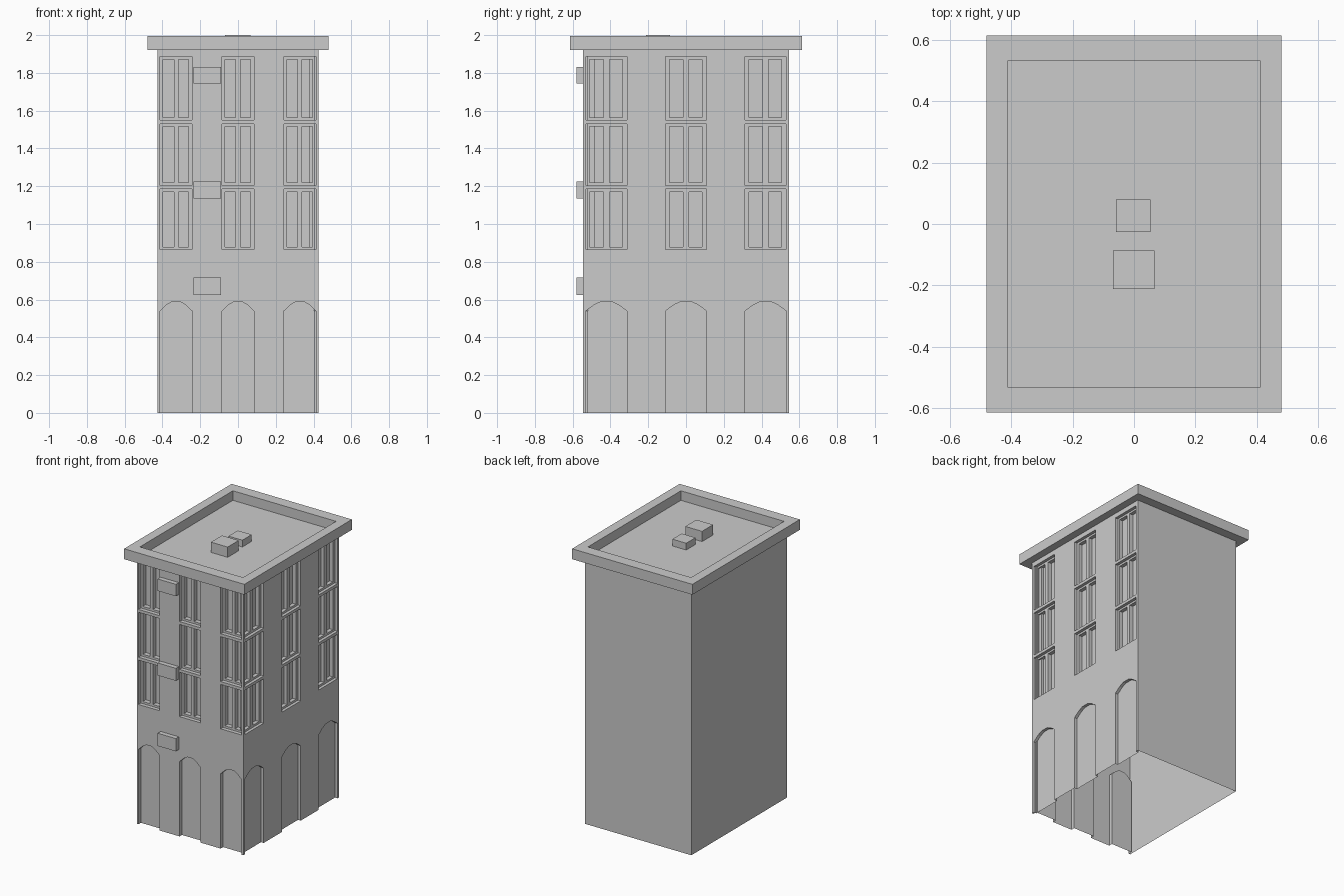
import bpy, bmesh
from mathutils import Vector
from mathutils.geometry import tessellate_polygon

if "Cube" in bpy.data.objects:
    bpy.data.objects.remove(bpy.data.objects["Cube"])

H, S, TOP = 0.425, 1.285, 1.92      # half width, depth stretch, wall height
D1, D2 = 0.0215, 0.048              # recess depths of frames/doors and panes


def finish(bm, name):
    bmesh.ops.remove_doubles(bm, verts=bm.verts, dist=1e-5)
    bmesh.ops.recalc_face_normals(bm, faces=bm.faces)
    me = bpy.data.meshes.new(name)
    bm.to_mesh(me)
    bm.free()
    ob = bpy.data.objects.new(name, me)
    bpy.context.collection.objects.link(ob)
    return ob


def box(name, x0, x1, y0, y1, z0, z1):
    bm = bmesh.new()
    bmesh.ops.create_cube(bm, size=1)
    for v in bm.verts:
        v.co = ((x0, x1)[v.co.x > 0], (y0, y1)[v.co.y > 0], (z0, z1)[v.co.z > 0])
    return finish(bm, name)


def front(u, z, d):
    return (u, (d - H) * S, z)


def right(u, z, d):
    return (H - d, u * S, z)


def rect(u0, u1, z0, z1):
    return [(u0, z0), (u0, z1), (u1, z1), (u1, z0)]


def panel(bm, place, loops, d):
    """Flat face with holes; the first loop is the outline."""
    pts = [p for lp in loops for p in lp]
    tris = tessellate_polygon([[Vector((u, z, 0)) for u, z in lp] for lp in loops])
    vs = [bm.verts.new(place(u, z, d)) for u, z in pts]
    for t in tris:
        bm.faces.new([vs[i] for i in t])


def reveal(bm, place, loop, d0, d1, closed=True):
    """Side walls of a recess."""
    n = len(loop)
    for i in range(n if closed else n - 1):
        a, b = loop[i], loop[(i + 1) % n]
        bm.faces.new([bm.verts.new(place(*p, d))
                      for p, d in ((a, d0), (b, d0), (b, d1), (a, d1))])


COLS = (-0.328, 0, 0.328)
ROWS = ((0.864, 1.184), (1.205, 1.529), (1.55, 1.886))
ARCH = [(-.084, 0), (-.084, .54), (-.05, .572), (-.021, .589),
        (.021, .589), (.05, .572), (.084, .54), (.084, 0)]

# Walls with recessed arches and windows on the front and right
bm = bmesh.new()
for place in (front, right):
    outline, holes = [(-H, 0)], []
    for c in COLS:
        arch = [(c + u, z) for u, z in ARCH]
        outline += arch
        reveal(bm, place, arch, 0, D1, closed=False)
        panel(bm, place, [arch], D1)
        for z0, z1 in ROWS:
            frame = rect(c - .084, c + .084, z0, z1)
            holes.append(frame)
            reveal(bm, place, frame, 0, D1)
            panes = [rect(c + a, c + b, z0 + .015, z1 - .014)
                     for a, b in ((-.069, -.012), (.012, .066))]
            panel(bm, place, [frame] + panes, D1)
            for p in panes:
                reveal(bm, place, p, D1, D2)
                panel(bm, place, [p], D2)
    outline += [(H, 0), (H, TOP), (-H, TOP)]
    panel(bm, place, [outline] + holes, 0)
# Plain back and left walls, open underneath
Y = H * S
for (xa, ya), (xb, yb) in (((H, Y), (-H, Y)), ((-H, Y), (-H, -Y))):
    bm.faces.new([bm.verts.new(p) for p in
                  ((xa, ya, 0), (xb, yb, 0), (xb, yb, TOP), (xa, ya, TOP))])
finish(bm, "walls")

# Cornice and sunken roof, built as stacked rectangular rings
bm = bmesh.new()
rings = [[bm.verts.new((sx * x, sy * y, z)) for sx, sy in ((-1, -1), (1, -1), (1, 1), (-1, 1))]
         for x, y, z in ((H, Y, TOP), (.48, .613, TOP), (.48, .613, 1.995),
                         (.412, .53, 1.995), (.412, .53, 1.926))]
for r, q in zip(rings, rings[1:]):
    for i in range(4):
        j = (i + 1) % 4
        bm.faces.new((r[i], r[j], q[j], q[i]))
bm.faces.new(rings[-1])
finish(bm, "cornice_roof")

# Rooftop units
box("roof_unit_large", -.068, .066, -.212, -.086, 1.926, 2.0)
box("roof_unit_small", -.058, .053, -.026, .08, 1.926, 1.975)

# Wall boxes on the front
for z0, z1 in ((.625, .717), (1.134, 1.224), (1.744, 1.83)):
    box("wall_box", -.235, -.09, -.58, -Y, z0, z1)
